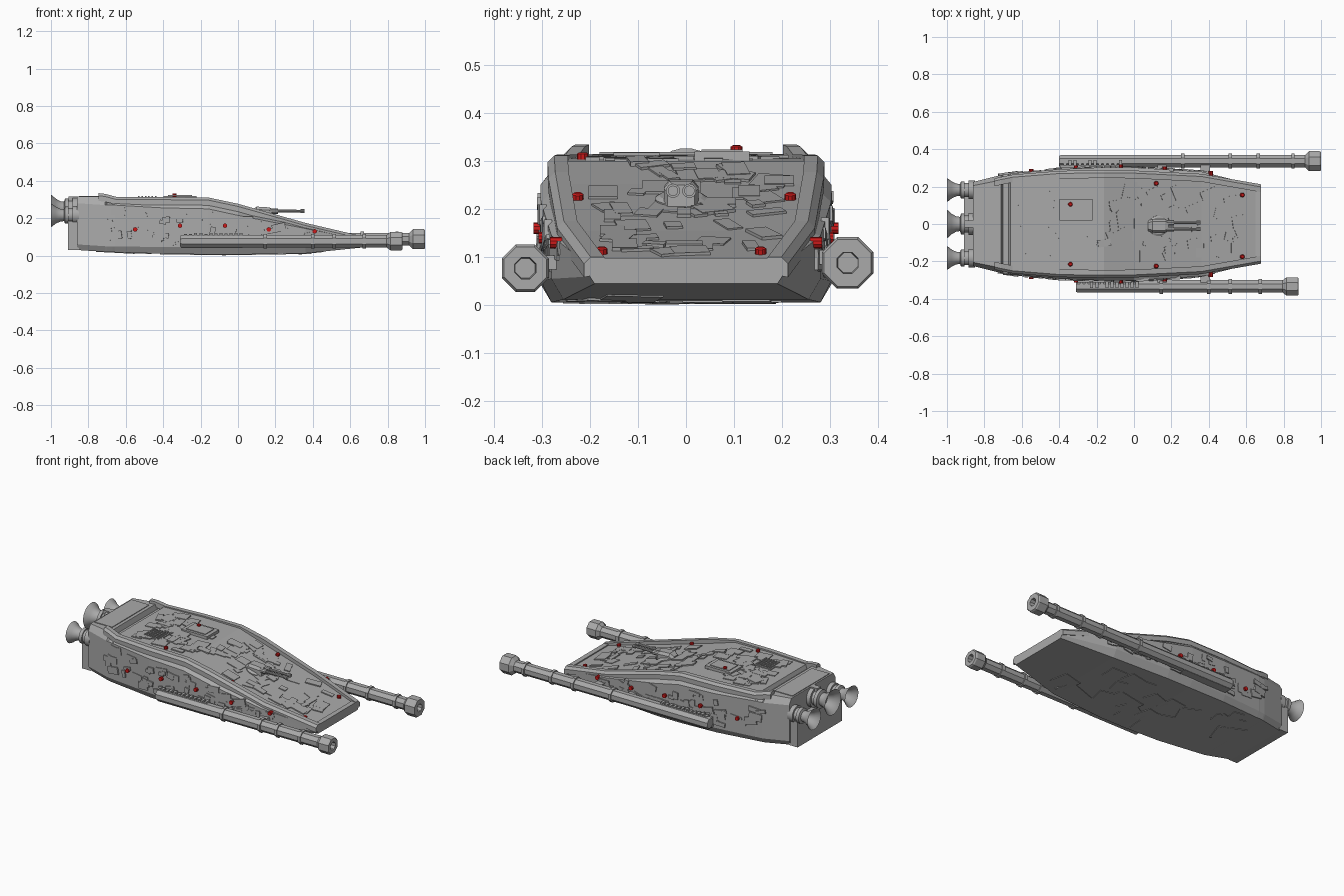
import bpy, bmesh, math, random
from mathutils import Vector, Matrix

random.seed(7)
if "Cube" in bpy.data.objects:
    bpy.data.objects.remove(bpy.data.objects["Cube"])


def material(name, rgb):
    m = bpy.data.materials.new(name)
    m.use_nodes = True
    m.diffuse_color = (*rgb, 1)
    m.node_tree.nodes["Principled BSDF"].inputs["Base Color"].default_value = (*rgb, 1)
    return m


GREY = material("hull grey", (0.4, 0.4, 0.4))
RED = material("signal red", (0.6, 0.01, 0.01))


def finish(name, bm, mat=GREY, smooth=False):
    bmesh.ops.recalc_face_normals(bm, faces=bm.faces)
    mesh = bpy.data.meshes.new(name)
    bm.to_mesh(mesh)
    bm.free()
    ob = bpy.data.objects.new(name, mesh)
    bpy.context.collection.objects.link(ob)
    mesh.materials.append(mat)
    if smooth:
        bpy.ops.object.select_all(action='DESELECT')
        ob.select_set(True)
        bpy.context.view_layer.objects.active = ob
        bpy.ops.object.shade_smooth_by_angle(angle=math.radians(35))
    return ob


def loft(bm, rings):
    rows = [[bm.verts.new(p) for p in ring] for ring in rings]
    n = len(rows[0])
    for a, b in zip(rows, rows[1:]):
        for i in range(n):
            bm.faces.new((a[i], a[(i + 1) % n], b[(i + 1) % n], b[i]))
    bm.faces.new(rows[0])
    bm.faces.new(rows[-1])


def lathe(name, profile, centre, sides, smooth=False, upright=False, tilt=0, mat=GREY):
    """Turn (along, radius) points round an axis along x, or z when upright."""
    bm = bmesh.new()
    rings = []
    for t, r in profile:
        ring = []
        for i in range(sides):
            a = math.tau * (i + 0.5) / sides
            c, s = r * math.cos(a), r * math.sin(a)
            ring.append((c, s, t) if upright else (t, c, s))
        rings.append(ring)
    loft(bm, rings)
    turn = Matrix.Rotation(tilt, 4, 'Y')
    bm.transform(Matrix.Translation(centre) @ turn)
    return finish(name, bm, mat, smooth)


def box(bm, centre, size, turn=Matrix.Identity(4)):
    m = Matrix.Translation(centre) @ turn @ Matrix.Diagonal((*size, 1))
    bmesh.ops.create_cube(bm, size=1, matrix=m)


# Hull stations: x, deck half width, deck z, side half width, shoulder z, sill z, keel half width, keel z
STATIONS = [
    (-.86, .205, .315, .225, .28, .06, .205, .03),
    (-.71, .235, .315, .262, .27, .05, .245, .02),
    (-.70, .235, .285, .264, .27, .05, .247, .02),
    (-.67, .238, .285, .268, .27, .05, .25, .019),
    (-.66, .240, .308, .27, .27, .05, .25, .018),
    (-.40, .260, .305, .293, .255, .045, .275, .01),
    (-.16, .262, .300, .303, .25, .045, .28, .006),
    (.00, .260, .252, .302, .215, .05, .28, .006),
    (.36, .240, .155, .28, .145, .055, .255, .012),
    (.68, .185, .085, .2, .08, .06, .19, .045),
]


def at(x, col):
    for a, b in zip(STATIONS, STATIONS[1:]):
        if x <= b[0]:
            return a[col] + (b[col] - a[col]) * (x - a[0]) / (b[0] - a[0])
    return STATIONS[-1][col]


def slope(x, col):
    return math.atan2(at(x + .01, col) - at(x - .01, col), .02)


bm = bmesh.new()
rings = []
for x, wt, zt, wm, zs, zl, wb, zb in STATIONS:
    half = [(wb, zb), (wm, zl), (wm, zs), (wt, zt)]
    rings.append([(x, y, z) for y, z in half] + [(x, -y, z) for y, z in reversed(half)])
loft(bm, rings)
finish("hull", bm)

# Rear lower block and nose bar
bm = bmesh.new()
box(bm, (-.88, 0, .108), (.06, .43, .155))
finish("rear_block", bm)
bm = bmesh.new()
box(bm, (.665, 0, .073), (.03, .385, .05))
finish("nose_bar", bm)

# Edge rails following the deck edge
RAIL = [(-.745, .222, .322), (-.71, .23, .318), (-.65, .242, .302), (-.4, .262, .301),
        (-.16, .266, .299), (0, .264, .265), (.36, .246, .163), (.68, .19, .088)]
for side, label in ((1, "left"), (-1, "right")):
    bm = bmesh.new()
    loft(bm, [[(x, side * (y + dy), z + dz) for dy, dz in
               ((-.02, -.02), (-.02, .012), (.008, .012), (.022, -.002), (.022, -.03))]
              for x, y, z in RAIL])
    finish(label + "_rail", bm)

# Scattered armour plates on deck, sides and underside
bm = bmesh.new()
for i in range(105):
    x = random.uniform(-.6, .62)
    y = random.uniform(-1, 1) * (at(x, 1) - .06)
    turn = Matrix.Rotation(-slope(x, 2), 4, 'Y') @ Matrix.Rotation(random.choice((0, .15, -.25, .4)), 4, 'Z')
    size = (random.uniform(.025, .09), random.uniform(.025, .08), random.uniform(.006, .014))
    box(bm, (x, y, at(x, 2)), size, turn)
finish("deck_plates", bm)

bm = bmesh.new()
for side in (1, -1):
    for i in range(60):
        x = random.uniform(-.7, .42)
        z = random.uniform(at(x, 5) + .025, at(x, 4) - .015)
        turn = Matrix.Rotation(side * slope(x, 3), 4, 'Z') @ Matrix.Rotation(random.uniform(-.25, .25), 4, 'Y')
        size = (random.uniform(.02, .08), random.uniform(.006, .018), random.uniform(.02, .045))
        box(bm, (x, side * at(x, 3), z), size, turn)
finish("side_plates", bm)

bm = bmesh.new()
for i in range(22):
    x = random.uniform(-.7, .45)
    y = random.uniform(-.2, .2)
    turn = Matrix.Rotation(-slope(x, 7), 4, 'Y') @ Matrix.Rotation(random.uniform(-.5, .5), 4, 'Z')
    box(bm, (x, y, at(x, 7)), (random.uniform(.06, .2), random.uniform(.05, .14), .006), turn)
finish("belly_plates", bm)

# Deck hatch and louvred vent
bm = bmesh.new()
box(bm, (-.31, .075, .309), (.175, .115, .022))
box(bm, (-.31, .075, .313), (.13, .085, .022))
finish("deck_hatch", bm)
bm = bmesh.new()
box(bm, (-.485, -.103, .307), (.115, .105, .008))
for i in range(6):
    box(bm, (-.53 + i * .018, -.103, .313), (.008, .095, .01))
finish("deck_vent", bm)

# Low raised panels on the rear deck
bm = bmesh.new()
box(bm, (-.79, 0, .315), (.12, .36, .008))
box(bm, (-.88, 0, .3), (.05, .035, .03))
finish("rear_deck_panel", bm)

# Turret with twin guns
tx, tz = .13, at(.13, 2)
lathe("turret_ring", [(-.02, .055), (.006, .055), (.012, .045)], (tx, -.01, tz), 20,
      upright=True, tilt=-slope(tx, 2))
bm = bmesh.new()
loft(bm, [[(x, y - .01, z) for y, z in ((-w, .205), (w, .205), (w, h - .015), (w - .012, h), (-w + .012, h), (-w, h - .015))]
          for x, w, h in ((.075, .028, .245), (.1, .036, .262), (.165, .036, .258), (.185, .028, .25))])
finish("turret_body", bm)
for y in (-.027, .007):
    lathe("turret_gun", [(.16, .015), (.215, .015), (.215, .008), (.335, .007), (.335, .011), (.355, .011)],
          (0, y, .238), 10)

# Long side cannons: side, start, end, y, z, muzzle radius, ring positions
CANNONS = [("left", -.40, 1.0, .336, .088, .058, (.26, .515, .665, .85)),
           ("right", -.31, .88, -.334, .077, .053, (.145, .4, .515, .675))]
for label, start, end, y, z, rad, bands in CANNONS:
    r = .036
    prof = [(start, r * .85), (start + .01, r)]
    for b in bands:
        prof += [(b - .009, r), (b - .009, r + .007), (b + .009, r + .007), (b + .009, r)]
    prof += [(end - .085, r), (end - .065, rad), (end - .008, rad), (end, rad - .005), (end, .024), (end - .03, .022)]
    lathe(label + "_cannon", prof, (0, y, z), 8)
    # Breech housing, its fittings and the hull brackets
    bm = bmesh.new()
    sign = 1 if y > 0 else -1
    box(bm, (start + .17, y - sign * .012, z - .004), (.33, .05, .062))
    for i in range(12):
        box(bm, (start + .03 + i * .027, y - sign * .008, z + .031), (.016, .03, random.uniform(.012, .028)))
    for x in (-.1, .15, .38):
        box(bm, (x, y - sign * .035, z + .012), (.05, .06, .03))
    finish(label + "_cannon_mount", bm)

# Engine bells
for name, y, z, rad in (("left", .182, .216, .064), ("middle", 0, .25, .077), ("right", -.182, .216, .064)):
    k = rad / .064
    prof = [(-.85, .05), (-.885, .05), (-.885, .038), (-.905, .038), (-.905, .046), (-.925, .046),
            (-.93, .032), (-.95, .034), (-.975, .046), (-.99, .058), (-1, .064), (-.997, .06),
            (-.97, .04), (-.94, .026)]
    lathe(name + "_engine", [(x, r * k) for x, r in prof], (0, y, z), 24, smooth=True)

# Red signal lamps on deck and sides
for x, y in ((-.34, .105), (-.34, -.215), (.12, .217), (.12, -.225), (.58, .155), (.58, -.175)):
    lift = .026 if y == .105 else .011
    lathe("deck_lamp", [(-.02, .012), (0, .012), (.003, .008)], (x, y, at(x, 2) + lift), 10,
          upright=True, tilt=-slope(x, 2), mat=RED)
for side in (1, -1):
    for x, z in ((-.55, .14), (-.31, .16), (-.07, .16), (.165, .14), (.41, .14)):
        bm = bmesh.new()
        bmesh.ops.create_cone(bm, cap_ends=True, segments=10, radius1=.012, radius2=.012, depth=.03,
                              matrix=Matrix.Translation((x, side * at(x, 3), min(z, at(x, 4) - .005)))
                              @ Matrix.Rotation(math.pi / 2, 4, 'X'))
        finish("side_lamp", bm, RED)
